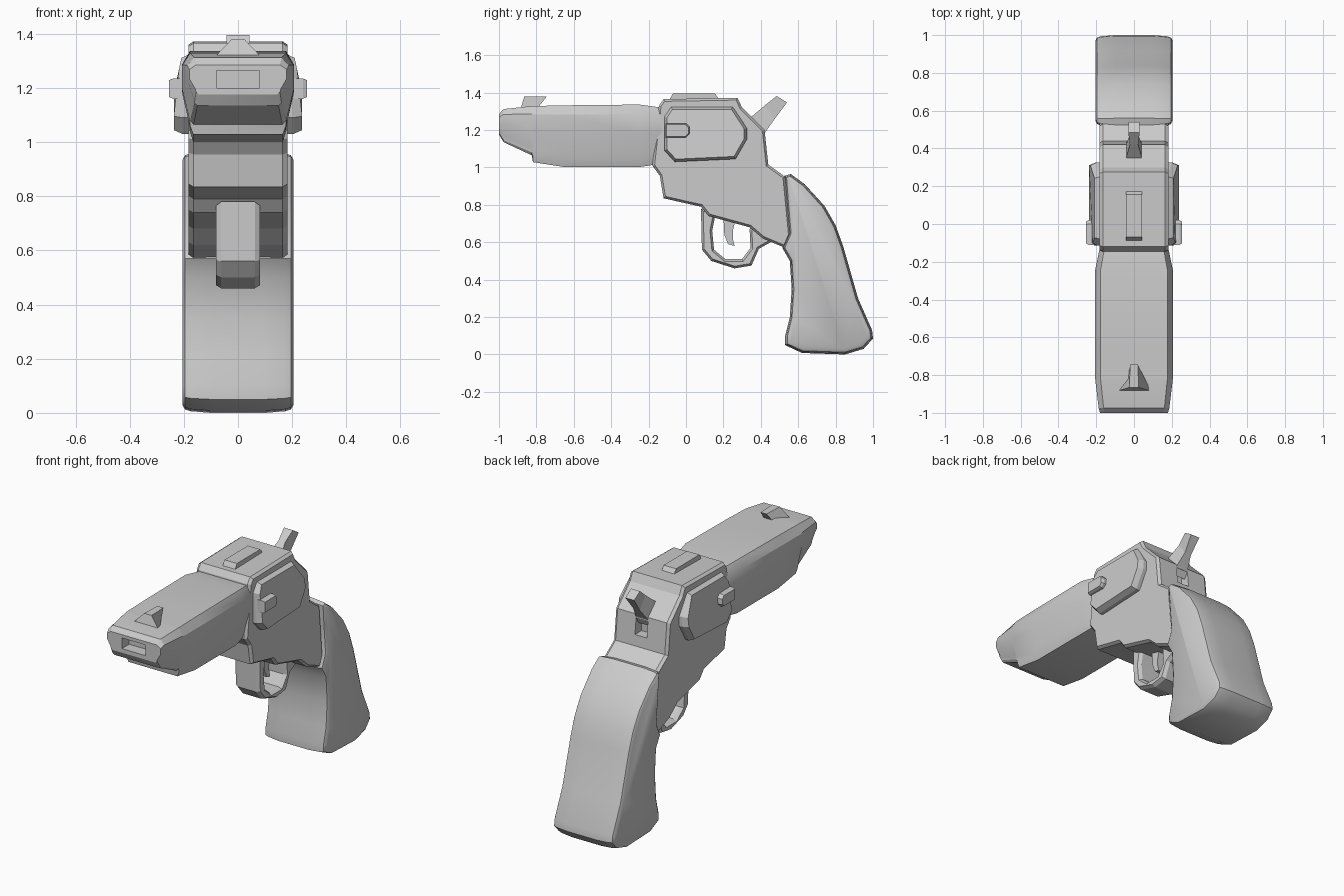
import bpy, bmesh, math
from mathutils import Vector


def finish(bm, name, smooth=25):
    bmesh.ops.recalc_face_normals(bm, faces=bm.faces)
    me = bpy.data.meshes.new(name)
    bm.to_mesh(me)
    bm.free()
    ob = bpy.data.objects.new(name, me)
    bpy.context.collection.objects.link(ob)
    if smooth:
        bpy.ops.object.select_all(action='DESELECT')
        ob.select_set(True)
        bpy.context.view_layer.objects.active = ob
        bpy.ops.object.shade_smooth_by_angle(angle=math.radians(smooth))
    return ob


def loft(name, rings, smooth=0):
    """Skin a list of equal-length rings of 3D points and cap both ends."""
    bm = bmesh.new()
    vs = [[bm.verts.new(p) for p in r] for r in rings]
    n = len(vs[0])
    for a, b in zip(vs, vs[1:]):
        for i in range(n):
            j = (i + 1) % n
            bm.faces.new((a[i], a[j], b[j], b[i]))
    bm.faces.new(vs[0])
    bm.faces.new(vs[-1])
    return finish(bm, name, smooth)


def inset(prof, d):
    """Move a (y, z) outline inward by d."""
    pts = [Vector(p) for p in prof]
    n = len(pts)
    area = sum(pts[i - 1].x * pts[i].y - pts[i].x * pts[i - 1].y for i in range(n))
    s = 1 if area > 0 else -1
    out = []
    for i, p in enumerate(pts):
        e1 = (p - pts[i - 1]).normalized()
        e2 = (pts[(i + 1) % n] - p).normalized()
        n1, n2 = Vector((-e1.y, e1.x)) * s, Vector((-e2.y, e2.x)) * s
        out.append(p + (n1 + n2) * d / max(0.6, 1 + n1.dot(n2)))
    return out


def plate(name, prof, layers, smooth=0):
    """Side outline given thickness: layers are (half width, inset), mirrored in x."""
    full = [(-x, d) for x, d in reversed(layers)] + list(layers)
    return loft(name, [[(x, p[0], p[1]) for p in inset(prof, d)] for x, d in full], smooth)


def box(name, x, y0, y1, z0, z1):
    return plate(name, [(y0, z0), (y1, z0), (y1, z1), (y0, z1)], [(x, 0)])


def cut(ob, cutter):
    m = ob.modifiers.new("recess", 'BOOLEAN')
    m.object, m.operation, m.solver = cutter, 'DIFFERENCE', 'EXACT'
    bpy.context.view_layer.objects.active = ob
    bpy.ops.object.modifier_apply(modifier=m.name)
    bpy.data.objects.remove(cutter)


# Barrel: cross-section lofted from muzzle to frame
def barrel_ring(y, w, top, bot, keel):
    h = top - bot
    half = [(0.86 * w, top), (w, top - 0.17 * h), (w, top - 0.5 * h),
            (0.88 * w, bot + 0.12 * h), (0.86 * w, bot), (0.8 * w, keel)]
    return [(x, y, z) for x, z in half] + [(-x, y, z) for x, z in reversed(half)]


barrel = loft("barrel", [barrel_ring(*s) for s in (
    (-1.0, 0.18, 1.285, 1.185, 1.175), (-0.975, 0.187, 1.312, 1.145, 1.135),
    (-0.825, 0.205, 1.328, 1.08, 1.065), (-0.818, 0.206, 1.328, 1.06, 1.028),
    (-0.65, 0.207, 1.332, 1.04, 1.002), (-0.25, 0.207, 1.336, 1.04, 1.002),
    (-0.13, 0.182, 1.32, 1.05, 1.02))], 30)
cut(barrel, box("muzzle_cutter", 0.08, -1.1, -0.93, 1.2, 1.265))

# Frame with hammer slot at the rear
frame = plate("frame", [
    (-0.145, 1.33), (-0.12, 1.365), (0.275, 1.372), (0.30, 1.32), (0.42, 1.2),
    (0.44, 1.015), (0.53, 0.95), (0.56, 0.64), (0.53, 0.57), (0.41, 0.62),
    (0.34, 0.68), (0.12, 0.74), (0.08, 0.79), (-0.12, 0.835), (-0.14, 0.955), (-0.18, 1.01)],
    [(0.165, 0), (0.182, 0.012)])
cut(frame, box("slot_cutter", 0.04, 0.37, 0.5, 1.08, 1.18))

# Cylinder cover on both sides, leaning inward at the top
cover = plate("cylinder_cover", [
    (-0.08, 1.325), (0.25, 1.325), (0.325, 1.21), (0.325, 1.15), (0.265, 1.045),
    (-0.06, 1.03), (-0.115, 1.09), (-0.115, 1.27)], [(0.205, 0), (0.237, 0.014)])
for v in cover.data.vertices:
    if v.co.z > 1.18:
        v.co.x *= 1 - 0.9 * (v.co.z - 1.18)

# Side buttons
plate("side_buttons", [(-0.11, 1.16), (0.0, 1.16), (0.02, 1.18), (0.02, 1.215),
                       (0.0, 1.235), (-0.11, 1.235)], [(0.24, 0), (0.254, 0.006)])

# Top rib
plate("top_rib", [(-0.09, 1.36), (-0.07, 1.395), (0.155, 1.395), (0.18, 1.36)], [(0.042, 0)])

# Front sight
loft("front_sight", [
    [(-0.09, -0.885, 1.31), (0.09, -0.885, 1.31), (0.03, -0.8, 1.31), (-0.03, -0.8, 1.31)],
    [(-0.025, -0.865, 1.378), (0.025, -0.865, 1.378), (0.02, -0.745, 1.378), (-0.02, -0.745, 1.378)]])

# Hammer, waisted then flaring to the thumb spur
loft("hammer", [[(-w, a, b), (w, a, b), (w, c, d), (-w, c, d)] for w, a, b, c, d in (
    (0.042, 0.31, 1.235, 0.40, 1.14), (0.04, 0.355, 1.275, 0.425, 1.19),
    (0.022, 0.42, 1.33, 0.475, 1.26), (0.03, 0.485, 1.382, 0.54, 1.347))])

# Trigger guard
plate("trigger_guard", [
    (0.08, 0.78), (0.085, 0.56), (0.135, 0.5), (0.26, 0.46), (0.35, 0.475), (0.39, 0.565),
    (0.47, 0.61), (0.47, 0.66), (0.36, 0.7), (0.34, 0.67), (0.345, 0.57), (0.3, 0.51),
    (0.21, 0.51), (0.15, 0.56), (0.14, 0.66), (0.16, 0.76)], [(0.062, 0), (0.082, 0.012)])

# Trigger
plate("trigger", [(0.2, 0.74), (0.205, 0.64), (0.225, 0.59), (0.26, 0.58), (0.25, 0.62),
                  (0.25, 0.66), (0.27, 0.74)], [(0.035, 0)])

# Grip
plate("grip", [
    (0.525, 0.955), (0.56, 0.965), (0.635, 0.91), (0.74, 0.795), (0.80, 0.69), (0.84, 0.58),
    (0.92, 0.3), (0.995, 0.13), (1.0, 0.085), (0.95, 0.03), (0.85, 0.0), (0.62, 0.008),
    (0.53, 0.05), (0.53, 0.1), (0.555, 0.2), (0.565, 0.35), (0.555, 0.5), (0.515, 0.57), (0.55, 0.65),
    (0.535, 0.82)], [(0.1, 0), (0.175, 0.006), (0.195, 0.012), (0.205, 0.028)], 35)
